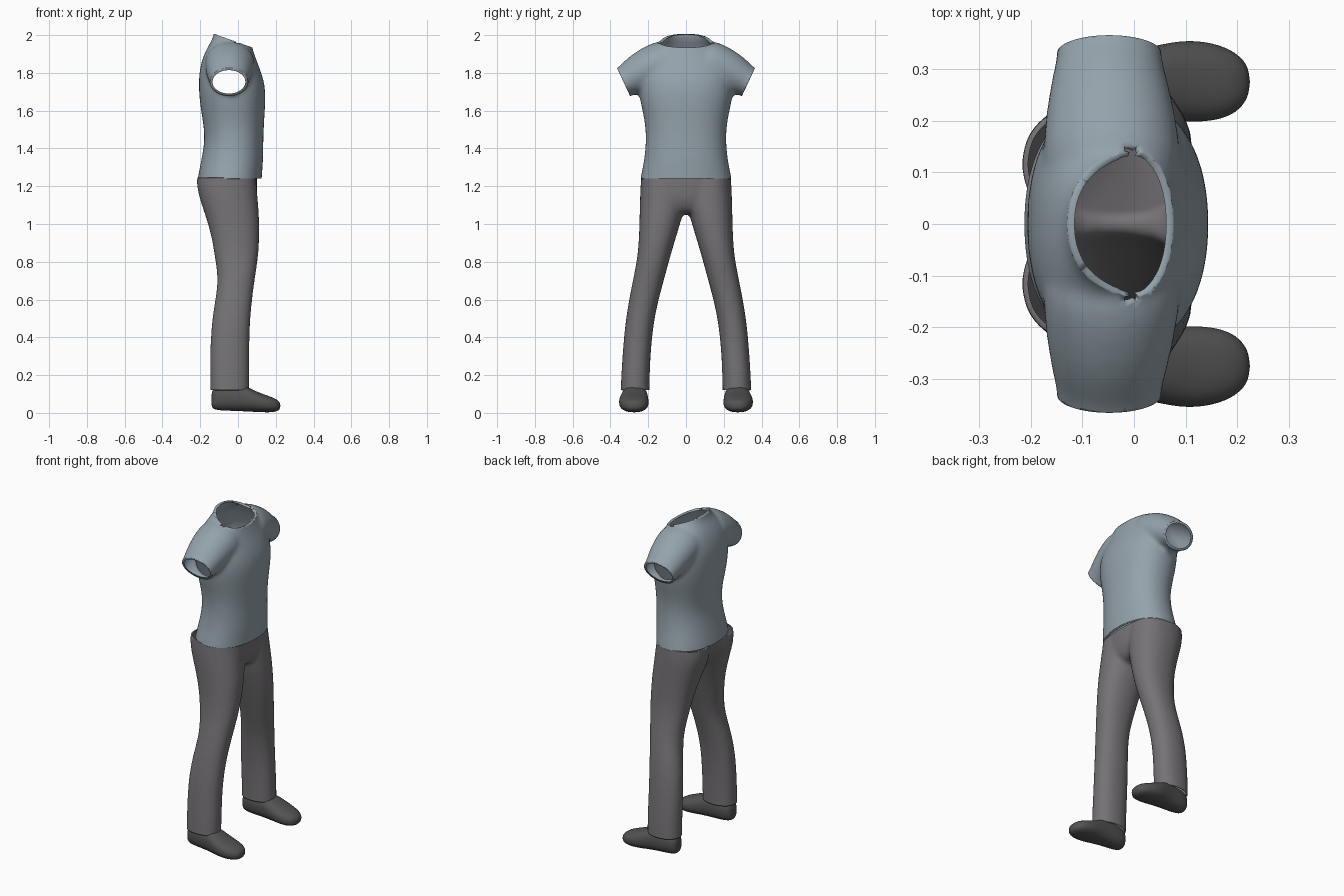
import bpy, bmesh
from math import sin, cos, pi, radians, copysign
from mathutils import Matrix, Vector

if "Cube" in bpy.data.objects:
    bpy.data.objects.remove(bpy.data.objects["Cube"])


def material(name, color):
    m = bpy.data.materials.new(name)
    m.use_nodes = True
    m.diffuse_color = (*color, 1)
    m.node_tree.nodes["Principled BSDF"].inputs["Base Color"].default_value = (*color, 1)
    return m


def loft(bm, sections, matrix=Matrix(), power=0.9, mirror=False, sides=24):
    """Closed tube through sections (level, a0, a1, b0, b1) along local z."""
    for side in ((1, -1) if mirror else (1,)):
        rings = []
        for level, a0, a1, b0, b1 in sections:
            ring = []
            for i in range(sides):
                t = 2 * pi * i / sides
                c, s = cos(t), sin(t)
                a = (a0 + a1) / 2 + (a1 - a0) / 2 * copysign(abs(c) ** power, c)
                b = (b0 + b1) / 2 + (b1 - b0) / 2 * copysign(abs(s) ** power, s)
                p = matrix @ Vector((a, b, level))
                ring.append(bm.verts.new((p.x, p.y * side, p.z)))
            rings.append(ring)
        for r, q in zip(rings, rings[1:]):
            for i in range(sides):
                j = (i + 1) % sides
                bm.faces.new((r[i], r[j], q[j], q[i]))
        bm.faces.new(rings[0])
        bm.faces.new(rings[-1])
    bmesh.ops.recalc_face_normals(bm, faces=bm.faces)


def add_object(name, bm, mat):
    mesh = bpy.data.meshes.new(name)
    bm.to_mesh(mesh)
    bm.free()
    obj = bpy.data.objects.new(name, mesh)
    bpy.context.collection.objects.link(obj)
    mesh.materials.append(mat)
    mesh.shade_smooth()
    return obj


def garment(name, bm, mat, cuts, rim):
    """Fuse the lofted pieces into one skin, then cut the openings."""
    obj = add_object(name, bm, mat)
    obj.modifiers.new("round", 'SUBSURF').levels = 2
    fuse = obj.modifiers.new("fuse", 'REMESH')
    fuse.mode = 'VOXEL'
    fuse.voxel_size = 0.012
    soft = obj.modifiers.new("soften", 'SMOOTH')
    soft.factor = 0.5
    soft.iterations = 8
    skin = bpy.data.meshes.new_from_object(
        obj.evaluated_get(bpy.context.evaluated_depsgraph_get()))
    obj.modifiers.clear()
    bm = bmesh.new()
    bm.from_mesh(skin)
    for point, normal, inside in cuts:
        faces = [f for f in bm.faces if inside(f.calc_center_median())]
        geom = set(faces)
        for f in faces:
            geom.update(f.verts)
            geom.update(f.edges)
        bmesh.ops.bisect_plane(bm, geom=list(geom), plane_co=point,
                               plane_no=normal, clear_outer=True)
    bm.to_mesh(skin)
    bm.free()
    obj.data = skin
    if not skin.materials:
        skin.materials.append(mat)
    skin.shade_smooth()
    # Folded edge around every opening
    edge = obj.modifiers.new("edge", 'SOLIDIFY')
    edge.thickness = rim
    edge.offset = -1
    edge.use_rim_only = True
    return obj


shirt_blue = material("shirt_blue_grey", (0.30, 0.365, 0.41))
trouser_grey = material("trouser_grey", (0.18, 0.17, 0.18))
shoe_grey = material("shoe_dark_grey", (0.085, 0.085, 0.087))

# Shirt: torso and two short sleeves
bm = bmesh.new()
torso = [(z, x0, x1, -w, w) for z, x0, x1, w in (
    (1.10, -.22, .125, .25), (1.20, -.22, .125, .25), (1.26, -.212, .128, .24),
    (1.34, -.195, .135, .222), (1.45, -.175, .135, .212), (1.55, -.188, .14, .22),
    (1.65, -.205, .147, .245), (1.74, -.21, .145, .255), (1.82, -.205, .118, .25),
    (1.89, -.185, .09, .225), (1.94, -.16, .075, .175), (1.975, -.137, .067, .125),
    (2.02, -.125, .062, .107), (2.10, -.125, .062, .107))]
loft(bm, torso)
cuff = Vector((-.05, .33, 1.75))
tilt = Matrix.Rotation(radians(-115), 4, 'X')
loft(bm, [(-.30, -.12, .13, -.11, .11), (-.22, -.13, .145, -.13, .12),
          (-.10, -.118, .125, -.118, .10), (-.03, -.104, .108, -.093, .086),
          (0, -.10, .104, -.083, .08), (.05, -.10, .104, -.08, .08),
          (.12, -.10, .104, -.08, .08)],
     Matrix.Translation(cuff) @ tilt, 1.0, True)
outward = tilt @ Vector((0, 0, 1))
garment("shirt", bm, shirt_blue, [
    ((0, 0, 1.24), (0, 0, -1), lambda p: p.z < 1.4),
    ((-.03, 0, 1.972), (.06, 0, .17), lambda p: p.z > 1.85 and abs(p.y) < .14),
    (cuff, outward, lambda p: p.y > .2 and p.z > 1.62),
    (cuff * Vector((1, 0, 1)).x + Vector((0, -2 * cuff.y, 0)),
     (0, -outward.y, outward.z), lambda p: p.y < -.2 and p.z > 1.62)], .014)

# Trousers: pelvis and two legs
bm = bmesh.new()
loft(bm, [(z, x0, x1, -w, w) for z, x0, x1, w in (
    (1.36, -.20, .10, .235), (1.28, -.205, .10, .237), (1.22, -.205, .102, .24),
    (1.15, -.18, .102, .235), (1.10, -.14, .09, .18), (1.05, -.09, .06, .10))])
leg = [(1.36, -.20, .09, .0, .23), (1.28, -.215, .09, -.005, .235),
       (1.20, -.222, .10, -.01, .242), (1.12, -.20, .107, -.005, .245),
       (1.02, -.165, .114, .025, .247), (.92, -.138, .114, .055, .25),
       (.82, -.123, .108, .085, .258), (.70, -.104, .088, .117, .282),
       (.58, -.125, .073, .15, .306), (.45, -.144, .062, .175, .325),
       (.30, -.148, .06, .188, .337), (.18, -.147, .061, .192, .344),
       (.10, -.147, .058, .194, .347), (.0, -.147, .058, .194, .347)]
loft(bm, leg, mirror=True)
garment("trousers", bm, trouser_grey, [
    ((0, 0, 1.245), (0, 0, 1), lambda p: p.z > 1.1),
    ((0, 0, .12), (0, 0, -1), lambda p: p.z < .3)], .01)

# Shoes: lofted from heel to toe
along_x = Matrix(((0, 0, 1, 0), (1, 0, 0, 0), (0, 1, 0, 0), (0, 0, 0, 1)))
shoe = [(-.142, .25, .29, .035, .10), (-.128, .215, .32, .014, .14),
        (-.05, .205, .33, .011, .15), (.03, .202, .342, .008, .15),
        (.09, .197, .357, .005, .116), (.15, .197, .353, .002, .094),
        (.20, .213, .333, .004, .076), (.225, .25, .30, .02, .055)]
for name, side in (("left_shoe", 1), ("right_shoe", -1)):
    bm = bmesh.new()
    loft(bm, shoe, Matrix.Diagonal((1, side, 1, 1)) @ along_x, 0.85)
    add_object(name, bm, shoe_grey).modifiers.new("round", 'SUBSURF').levels = 2
    bpy.data.objects[name].modifiers["round"].render_levels = 2
